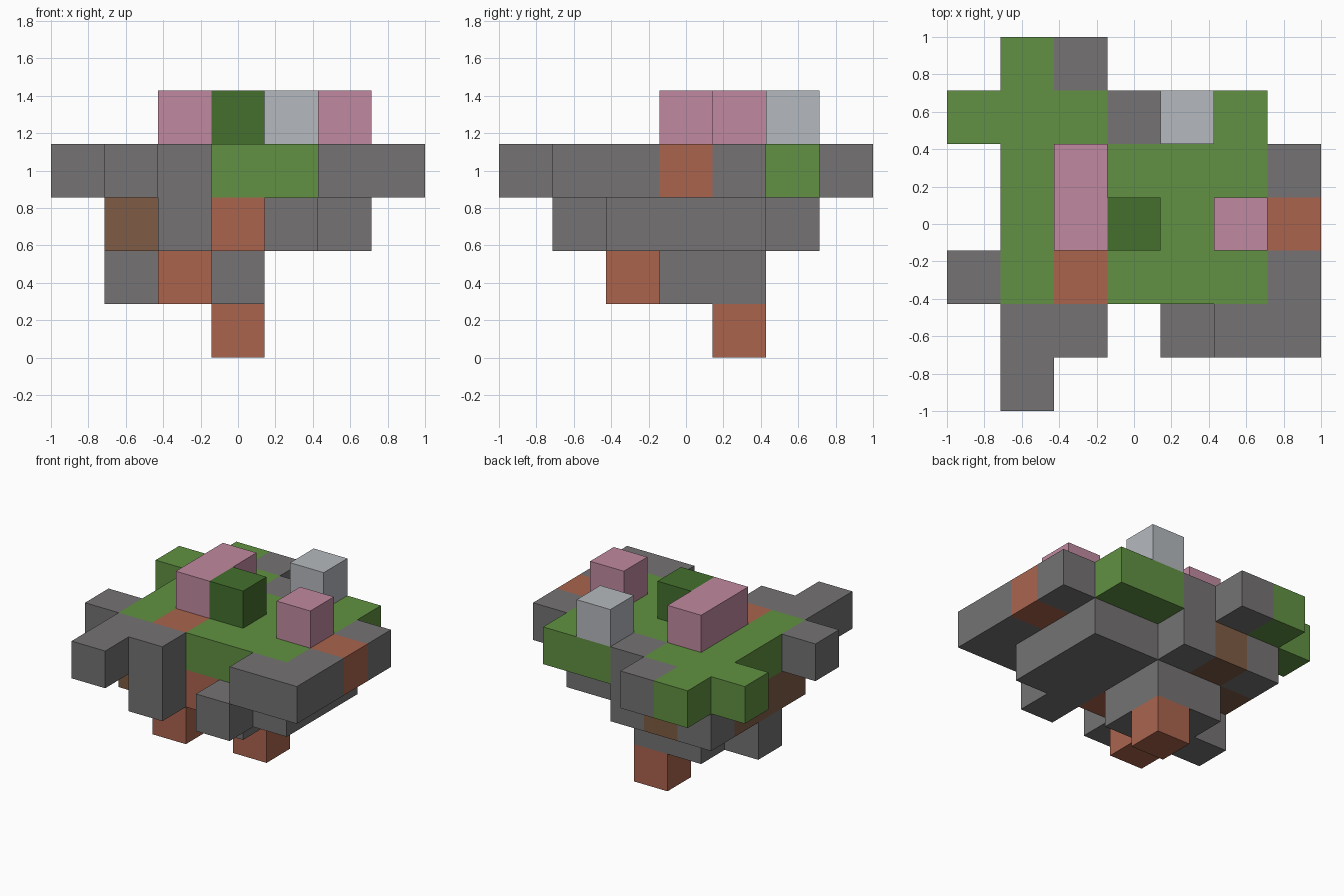
import bpy, bmesh
from mathutils import Vector

old = bpy.data.objects.get("Cube")
if old:
    bpy.data.objects.remove(old, do_unlink=True)

N = 7
S = 2 / N  # edge of one block

# Letter: object name, material name, linear colour
PARTS = {
    "S": ("stone_blocks", "stone grey", (0.178, 0.171, 0.174)),
    "G": ("grass_blocks", "grass green", (0.119, 0.283, 0.054)),
    "C": ("clay_blocks", "clay red", (0.402, 0.127, 0.076)),
    "B": ("soil_blocks", "soil brown", (0.209, 0.107, 0.058)),
    "P": ("blossom_blocks", "blossom pink", (0.527, 0.254, 0.352)),
    "D": ("bush_block", "leaf dark green", (0.058, 0.162, 0.027)),
    "L": ("pale_rock_block", "pale grey", (0.462, 0.485, 0.515)),
}

# Floor plans from the bottom layer up; each lists rows from back to front
LAYERS = [
    # hanging tip
    ["", "", "...C"],
    # lower rock
    ["", "", "..SS", ".SSS", "..C"],
    # middle rock
    ["", ".SBS", ".BSSSS", ".BSSSS", ".BSCSS", "..S.S"],
    # island surface
    [".GS", "GGGSGG", ".GGGGGS", ".GGGGGC", "SGCGGGS", ".SS..SS", ".S"],
    # blocks standing on the surface
    ["", "....L", "..P", "..PD.P"],
]

blocks = {}
for k, rows in enumerate(LAYERS):
    for r, row in enumerate(rows):
        for i, letter in enumerate(row):
            if letter != ".":
                blocks[i, N - 1 - r, k] = letter


def face_corners(cell, axis, side):
    """Corners of one block face, counter-clockwise seen from outside."""
    u, v = (axis + 1) % 3, (axis + 2) % 3
    corners = []
    for du, dv in ((0, 0), (1, 0), (1, 1), (0, 1)):
        p = list(cell)
        p[axis] += side
        p[u] += du
        p[v] += dv
        corners.append(Vector((p[0] * S - 1, p[1] * S - 1, p[2] * S)))
    return corners if side else corners[::-1]


def build(letter):
    name, mat_name, colour = PARTS[letter]
    bm = bmesh.new()
    for cell, kind in blocks.items():
        if kind != letter:
            continue
        for axis in range(3):
            for side in (0, 1):
                near = list(cell)
                near[axis] += 2 * side - 1
                # keep only faces that are open to the air
                if tuple(near) not in blocks:
                    bm.faces.new([bm.verts.new(p) for p in face_corners(cell, axis, side)])
    bmesh.ops.remove_doubles(bm, verts=bm.verts, dist=S / 100)
    mesh = bpy.data.meshes.new(name)
    bm.to_mesh(mesh)
    bm.free()

    mat = bpy.data.materials.new(mat_name)
    mat.use_nodes = True
    mat.diffuse_color = (*colour, 1)
    shader = next(n for n in mat.node_tree.nodes if n.type == "BSDF_PRINCIPLED")
    shader.inputs["Base Color"].default_value = (*colour, 1)
    mesh.materials.append(mat)
    bpy.context.collection.objects.link(bpy.data.objects.new(name, mesh))


for letter in PARTS:
    build(letter)
